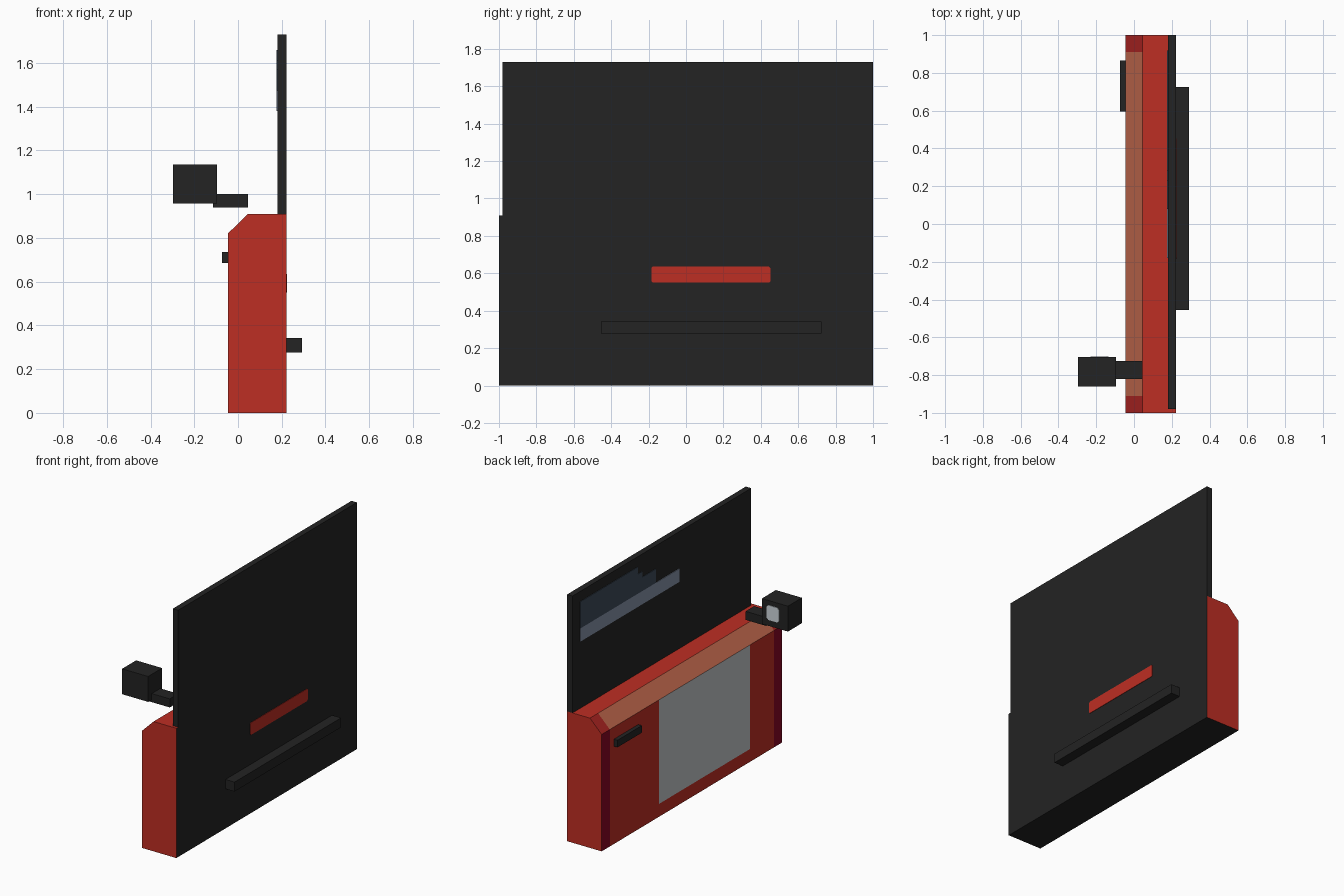
import bpy
import bmesh

cube = bpy.data.objects.get("Cube")
if cube:
    bpy.data.objects.remove(cube, do_unlink=True)


def make_material(name, rgb):
    """Flat material from an 8-bit sRGB colour."""
    lin = [((c / 255 + 0.055) / 1.055) ** 2.4 if c > 10 else c / 3295 for c in rgb]
    m = bpy.data.materials.new(name)
    m.use_nodes = True
    m.diffuse_color = (*lin, 1)
    m.node_tree.nodes["Principled BSDF"].inputs["Base Color"].default_value = (*lin, 1)
    return m


RED = make_material("red paint", (190, 46, 35))
ORANGE = make_material("faded orange edge", (188, 101, 75))
DARK_RED = make_material("dark red", (168, 35, 33))
MAROON = make_material("maroon", (136, 5, 35))
PANEL = make_material("pale grey panel", (192, 197, 200))
BLACK = make_material("black trim", (35, 35, 35))
GLASS_DARK = make_material("dark blue glass", (60, 73, 88))
GLASS_LIGHT = make_material("light blue glass", (134, 146, 167))
MIRROR = make_material("mirror silver", (206, 215, 220))


def finish(name, bm, mats):
    bmesh.ops.recalc_face_normals(bm, faces=bm.faces)
    mesh = bpy.data.meshes.new(name)
    bm.to_mesh(mesh)
    bm.free()
    for m in mats:
        mesh.materials.append(m)
    obj = bpy.data.objects.new(name, mesh)
    bpy.context.collection.objects.link(obj)
    return obj


def prism(name, outline, axis, lo, hi, mat):
    """Extrude a 2D outline along x (outline in y, z) or y (outline in x, z)."""
    bm = bmesh.new()
    place = (lambda p, t: (t, p[0], p[1])) if axis == "x" else (lambda p, t: (p[0], t, p[1]))
    face = bm.faces.new([bm.verts.new(place(p, lo)) for p in outline])
    new = bmesh.ops.extrude_face_region(bm, geom=[face])["geom"]
    shift = (hi - lo, 0, 0) if axis == "x" else (0, hi - lo, 0)
    bmesh.ops.translate(bm, verts=[v for v in new if isinstance(v, bmesh.types.BMVert)], vec=shift)
    return finish(name, bm, [mat])


def rect(a0, a1, z0, z1, cut=0):
    """Rectangle outline, optionally with clipped corners."""
    if not cut:
        return [(a0, z0), (a1, z0), (a1, z1), (a0, z1)]
    return [(a0 + cut, z0), (a1 - cut, z0), (a1, z0 + cut), (a1, z1 - cut),
            (a1 - cut, z1), (a0 + cut, z1), (a0, z1 - cut), (a0, z0 + cut)]


def box(name, x, y, z, mat):
    return prism(name, rect(*y, *z), "x", *x, mat)


# Door body: chamfered section run along y, coloured by facing and position
OUT, IN, SILL, TOP = -0.046, 0.222, 0.82, 0.91
section = [(OUT, 0), (OUT, 0.09), (OUT, SILL), (0.045, TOP), (IN, TOP), (IN, 0)]
stations = [-1, -0.91, -0.644, 0.367, 0.91, 1]
bm = bmesh.new()
rings = [[bm.verts.new((x, y, z)) for x, z in section] for y in stations]
for a, b in zip(rings, rings[1:]):
    for i in range(len(section)):
        j = (i + 1) % len(section)
        bm.faces.new((a[i], a[j], b[j], b[i]))
bm.faces.new(rings[0])
bm.faces.new(rings[-1])
bmesh.ops.recalc_face_normals(bm, faces=bm.faces)
for f in bm.faces:
    n, c = f.normal, f.calc_center_median()
    at_end = abs(c.y) > 0.91
    if n.x > 0.9 or n.z < -0.9:
        f.material_index = 5
    elif n.x < -0.9:
        on_panel = -0.644 < c.y < 0.367 and c.z > 0.09
        f.material_index = 3 if at_end else 4 if on_panel else 0
    elif n.x < -0.3:
        f.material_index = 2 if at_end else 1
finish("door_body", bm, [RED, ORANGE, DARK_RED, MAROON, PANEL, BLACK])

# Window plate with painted reflection
box("window", (0.18, IN), (-0.98, 1), (TOP, 1.73), BLACK)
box("window_light_band", (0.176, 0.18), (-0.18, 0.918), (1.38, 1.473), GLASS_LIGHT)
steps = [(0.918, 1.473), (0.918, 1.66), (0.28, 1.66), (0.28, 1.61), (0.23, 1.61),
         (0.23, 1.57), (0.08, 1.57), (0.08, 1.473)]
prism("window_dark_reflection", steps, "x", 0.176, 0.18, GLASS_DARK)

# Outer handle
box("outer_handle", (-0.074, OUT), (0.595, 0.865), (0.685, 0.735), BLACK)

# Wing mirror
box("mirror_arm", (-0.115, 0.045), (-0.82, -0.725), (0.94, 1.0), BLACK)
box("mirror_housing", (-0.297, -0.095), (-0.86, -0.705), (0.957, 1.135), BLACK)
prism("mirror_glass", rect(-0.23, -0.134, 1.0, 1.104, 0.014), "y", -0.705, -0.701, MIRROR)

# Inner trim
box("armrest", (IN, 0.292), (-0.455, 0.725), (0.277, 0.343), BLACK)
prism("inner_red_stripe", rect(-0.185, 0.452, 0.55, 0.636, 0.008), "x", IN, IN + 0.003, RED)
